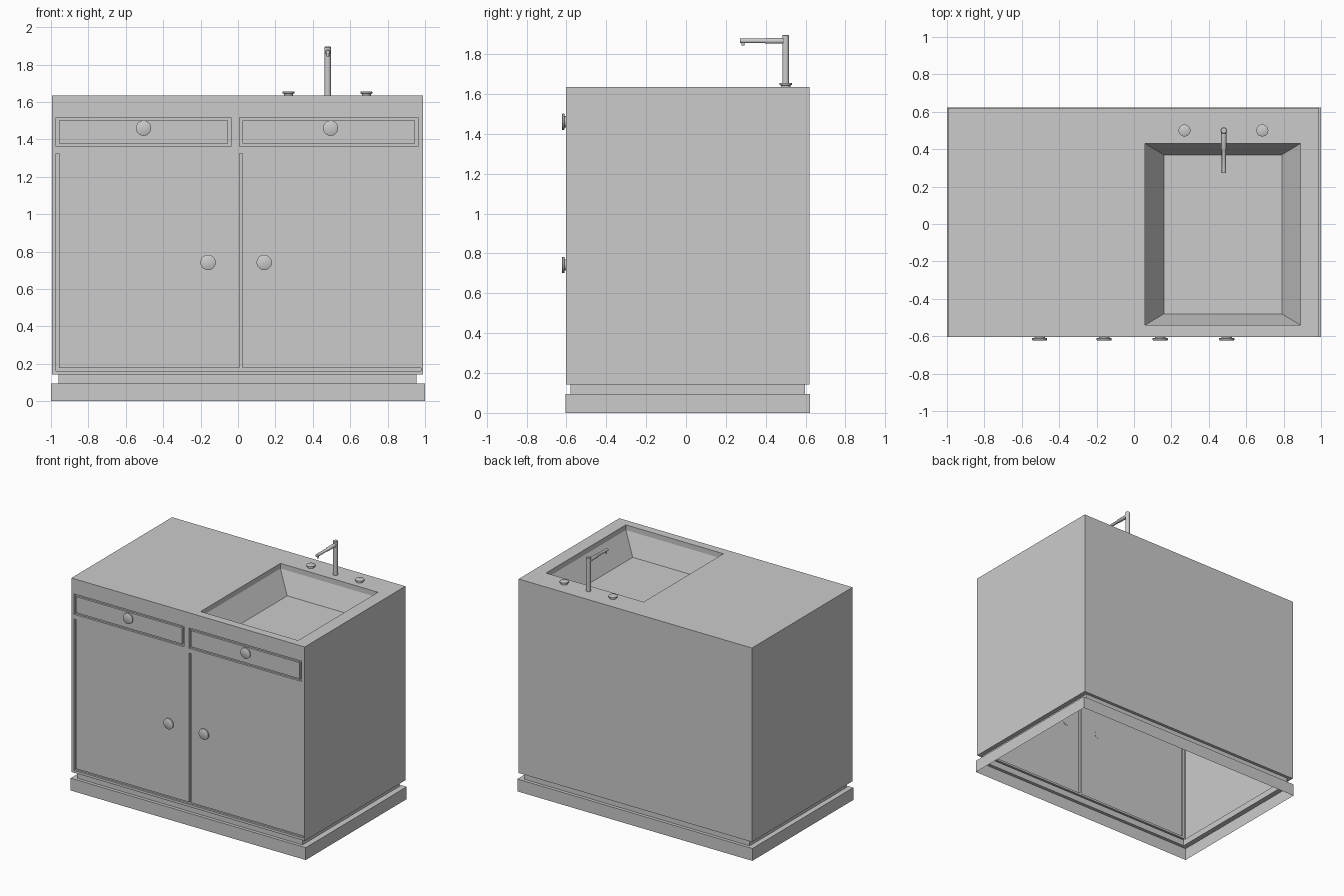
import bpy, bmesh, math
from mathutils import Matrix, Vector

if "Cube" in bpy.data.objects:
    bpy.data.objects.remove(bpy.data.objects["Cube"])


def finish(name, bm, smooth=False):
    bmesh.ops.remove_doubles(bm, verts=bm.verts, dist=0.0001)
    mesh = bpy.data.meshes.new(name)
    bm.to_mesh(mesh)
    bm.free()
    ob = bpy.data.objects.new(name, mesh)
    bpy.context.collection.objects.link(ob)
    if smooth:
        bpy.ops.object.select_all(action='DESELECT')
        ob.select_set(True)
        bpy.context.view_layer.objects.active = ob
        bpy.ops.object.shade_smooth_by_angle(angle=math.radians(35))
    return ob


def loft(bm, loops, skip_front=(), cap=False):
    """Join rectangles (x0, x1, y0, y1, z) in order; side 0 faces the front."""
    rings = [[bm.verts.new((x, y, z)) for x, y in
              ((x0, y0), (x1, y0), (x1, y1), (x0, y1))]
             for x0, x1, y0, y1, z in loops]
    for n, (a, b) in enumerate(zip(rings, rings[1:])):
        for i in range(4):
            if i == 0 and n in skip_front:
                continue
            j = (i + 1) % 4
            bm.faces.new((a[i], a[j], b[j], b[i]))
    if cap:
        bm.faces.new(rings[-1])


def lathe(name, profile, origin, direction, sides=20):
    """Round part from (radius, height) points along a direction."""
    bm = bmesh.new()
    m = Matrix.Translation(origin) @ Vector(direction).to_track_quat('Z', 'Y').to_matrix().to_4x4()
    rings = [[bm.verts.new(m @ Vector((r * math.cos(2 * math.pi * k / sides),
                                       r * math.sin(2 * math.pi * k / sides), h)))
              for k in range(sides)] for r, h in profile]
    for a, b in zip(rings, rings[1:]):
        for k in range(sides):
            j = (k + 1) % sides
            bm.faces.new((a[k], a[j], b[j], b[k]))
    bm.faces.new(rings[0][::-1])
    bm.faces.new(rings[-1])
    return finish(name, bm, True)


X0, X1, Y0, Y1 = -0.995, 0.99, -0.603, 0.62
Z0, Z1 = 0.143, 1.635
STEP = (-0.96, 0.955, -0.58, 0.597)
RIM = (0.06, 0.89, -0.54, 0.43)
FLOOR = (0.16, 0.79, -0.48, 0.37)

# Plinth: open underneath, with a narrow ledge up to the recessed step
bm = bmesh.new()
loft(bm, [(-1, 1, -0.605, 0.622, 0), (-1, 1, -0.605, 0.622, 0.095), (*STEP, 0.095)])
finish("plinth", bm)

# Recessed step between plinth and cabinet
bm = bmesh.new()
loft(bm, [(*STEP, 0.095), (*STEP, Z0)])
finish("toe_kick", bm)

# Cabinet shell and worktop; the front is built separately
bm = bmesh.new()
loft(bm, [(*STEP, Z0), (X0, X1, Y0, Y1, Z0), (X0, X1, Y0, Y1, Z1), (*RIM, Z1)],
     skip_front=(1,))
finish("cabinet", bm)

# Sink basin with a straight lip and sloping sides
bm = bmesh.new()
loft(bm, [(*RIM, Z1), (*RIM, Z1 - 0.04), (*FLOOR, Z1 - 0.2)], cap=True)
finish("sink_basin", bm)

# Front panel with grooves outlining two drawers and two doors
W = 0.008
grooves = []
for a, b in ((-0.965, -0.045), (0.015, 0.955)):
    for x in (a, b):
        grooves.append((x - W, x + W, 1.37 - W, 1.51 + W))
    for z in (1.37, 1.51):
        grooves.append((a - W, b + W, z - W, z + W))
for x in (-0.965, 0.015):
    grooves.append((x - W, x + W, 0.17 - W, 1.325))
grooves.append((-0.965 - W, X1 - 0.012, 0.17 - W, 0.17 + W))

xs = sorted({round(v, 4) for g in grooves for v in g[:2]} | {X0, X1})
zs = sorted({round(v, 4) for g in grooves for v in g[2:]} | {Z0, Z1})
bm = bmesh.new()
grid = [[bm.verts.new((x, Y0, z)) for x in xs] for z in zs]
cut = []
for j in range(len(zs) - 1):
    for i in range(len(xs) - 1):
        f = bm.faces.new((grid[j][i], grid[j][i + 1], grid[j + 1][i + 1], grid[j + 1][i]))
        c = f.calc_center_median()
        if any(g[0] < c.x < g[1] and g[2] < c.z < g[3] for g in grooves):
            cut.append(f)
ext = bmesh.ops.extrude_face_region(bm, geom=cut)["geom"]
bmesh.ops.translate(bm, vec=(0, 0.015, 0),
                    verts=[v for v in ext if isinstance(v, bmesh.types.BMVert)])
bmesh.ops.delete(bm, geom=[f for f in cut if f.is_valid], context='FACES_ONLY')
bmesh.ops.recalc_face_normals(bm, faces=bm.faces)
if sum(f.normal.y * f.calc_area() for f in bm.faces) > 0:
    bmesh.ops.reverse_faces(bm, faces=bm.faces)
finish("drawer_and_door_front", bm)

# Drawer and door knobs
for name, x, z in (("drawer_knob_left", -0.505, 1.46), ("drawer_knob_right", 0.495, 1.46),
                   ("door_knob_left", -0.16, 0.742), ("door_knob_right", 0.14, 0.742)):
    lathe(name, [(0.028, -0.002), (0.028, 0.006), (0.041, 0.008), (0.041, 0.017), (0.038, 0.019)],
          (x, Y0, z), (0, -1, 0))

# Tap handles
for name, x in (("tap_handle_left", 0.27), ("tap_handle_right", 0.686)):
    lathe(name, [(0.024, -0.002), (0.024, 0.008), (0.032, 0.01), (0.032, 0.019), (0.029, 0.021)],
          (x, 0.5, Z1), (0, 0, 1))

# Tap: upright post, tapering spout and small outlet
lathe("tap_post", [(0.017, -0.002), (0.017, 0.257), (0.014, 0.261)], (0.48, 0.5, Z1), (0, 0, 1))
lathe("tap_spout", [(0.014, 0), (0.014, 0.1), (0.011, 0.105), (0.011, 0.228)],
      (0.48, 0.5, 1.866), (0, -1, 0), 16)
lathe("tap_outlet", [(0.008, 0), (0.008, 0.022)], (0.48, 0.286, 1.866), (0, 0, -1), 12)
